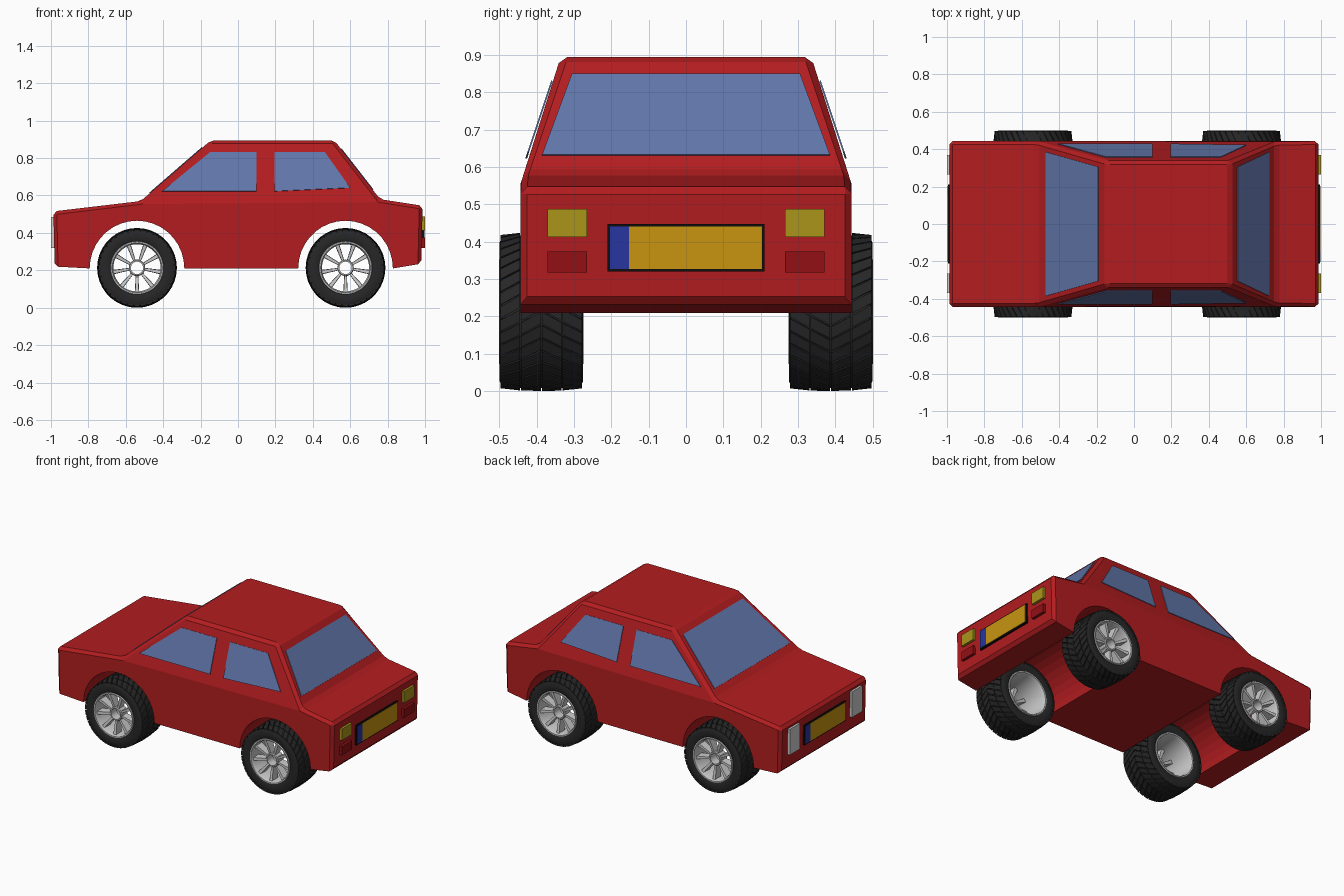
import bpy, bmesh
from math import pi, sin, cos
from mathutils import Vector, Matrix

if "Cube" in bpy.data.objects:
    bpy.data.objects.remove(bpy.data.objects["Cube"])


def material(name, rgb):
    m = bpy.data.materials.new(name)
    m.diffuse_color = (*rgb, 1)
    m.use_nodes = True
    m.node_tree.nodes["Principled BSDF"].inputs["Base Color"].default_value = m.diffuse_color
    return m


RED = material("body_red", (0.45, 0.012, 0.014))
GLASS = material("glass_blue", (0.12, 0.18, 0.40))
YELLOW = material("lamp_yellow", (0.40, 0.30, 0.01))
LAMP_RED = material("lamp_red", (0.29, 0.005, 0.007))
PLATE = material("plate_yellow", (0.58, 0.30, 0.005))
BLUE = material("plate_blue", (0.02, 0.035, 0.35))
BLACK = material("black", (0.004, 0.004, 0.004))
RUBBER = material("rubber", (0.02, 0.02, 0.02))
WHITE = material("lamp_white", (0.6, 0.6, 0.6))


def finish(name, bm, mat=None, smooth=False):
    bmesh.ops.recalc_face_normals(bm, faces=bm.faces)
    me = bpy.data.meshes.new(name)
    bm.to_mesh(me)
    bm.free()
    ob = bpy.data.objects.new(name, me)
    bpy.context.collection.objects.link(ob)
    if mat:
        me.materials.append(mat)
    if smooth:
        bpy.ops.object.select_all(action='DESELECT')
        ob.select_set(True)
        bpy.context.view_layer.objects.active = ob
        bpy.ops.object.shade_smooth_by_angle(angle=0.6)
    return ob


def prism(bm, pts, out):
    """Closed solid from a polygon swept along a vector (or to given points)."""
    a = [bm.verts.new(p) for p in pts]
    tops = out if isinstance(out, list) else [Vector(p) + Vector(out) for p in pts]
    b = [bm.verts.new(p) for p in tops]
    n = len(a)
    bm.faces.new(a[::-1])
    bm.faces.new(b)
    for i in range(n):
        bm.faces.new((a[i], a[(i + 1) % n], b[(i + 1) % n], b[i]))


def panel(name, pts, out, mat):
    bm = bmesh.new()
    prism(bm, pts, out)
    return finish(name, bm, mat)


def lathe(bm, profile, n=48):
    """Revolve a closed (radius, y) profile about the y axis."""
    rings = [[bm.verts.new((r * cos(2 * pi * k / n), y, r * sin(2 * pi * k / n)))
              for r, y in profile] for k in range(n)]
    m = len(profile)
    for k in range(n):
        a, b = rings[k], rings[(k + 1) % n]
        for i in range(m):
            j = (i + 1) % m
            bm.faces.new((a[i], a[j], b[j], b[i]))


# Body: side profile with wheel arches, plus tapered cabin
WHEEL_X = (-0.54, 0.575)
arches = [[(cx - 0.253 * cos(pi * i / 18), 0.21 + 0.255 * sin(pi * i / 18))
           for i in range(19)] for cx in WHEEL_X]
profile = [(-0.98, 0.22)] + arches[0] + arches[1] + [
    (0.98, 0.235), (0.987, 0.545), (0.76, 0.58), (-0.52, 0.57), (-0.987, 0.515)]
roof = [(0.515, 0.895), (-0.145, 0.895)]


def side_y(z):
    return 0.443 if z < 0.57 else 0.443 - (z - 0.57) * 0.108 / 0.325


bm = bmesh.new()
left, right = ([bm.verts.new((x, s * side_y(z), z)) for x, z in profile + roof] for s in (-1, 1))
n = len(profile)
rear, front = n - 3, n - 2
bm.faces.new(left[:n])
bm.faces.new(right[:n][::-1])
for i in range(n):
    if i != rear:
        j = (i + 1) % n
        bm.faces.new((left[i], right[i], right[j], left[j]))
for s in (left, right):
    bm.faces.new((s[rear], s[n], s[n + 1], s[front]))
for i, j in ((rear, n), (n, n + 1), (n + 1, front)):
    bm.faces.new((left[i], right[i], right[j], left[j]))
bmesh.ops.recalc_face_normals(bm, faces=bm.faces)
edges = [e for e in bm.edges if all(v.co.z > 0.48 or abs(v.co.x) > 0.9 for v in e.verts)
         and abs(e.verts[0].co.x + e.verts[1].co.x - 0.24) > 0.01 or
         all(v.co.z > 0.85 for v in e.verts)]
bmesh.ops.bevel(bm, geom=edges, offset=0.018, offset_type='OFFSET', segments=1,
                profile=0.5, affect='EDGES')
finish("car_body", bm, RED)

# Side windows
side_windows = {
    "front_side_window": [(-0.405, 0.622), (0.10, 0.622), (0.10, 0.83), (-0.15, 0.83)],
    "rear_side_window": [(0.195, 0.622), (0.60, 0.64), (0.465, 0.83), (0.195, 0.83)]}
for name, pts in side_windows.items():
    for s in (-1, 1):
        panel(name, [(x, s * side_y(z), z) for x, z in pts], (0, s * 0.004, 0.0015), GLASS)


# Windscreen and rear window, lying on the sloped cabin ends
def end_window(name, low, high, t0, t1, out):
    def at(t):
        return low[0] + (high[0] - low[0]) * t, low[1] + (high[1] - low[1]) * t
    (x0, z0), (x1, z1) = at(t0), at(t1)
    panel(name, [(x0, -0.385, z0), (x0, 0.385, z0), (x1, 0.305, z1), (x1, -0.305, z1)], out, GLASS)


end_window("windscreen", profile[front], roof[1], 0.13, 0.88, (-0.003, 0, 0.003))
end_window("rear_window", profile[rear], roof[0], 0.16, 0.85, (0.003, 0, 0.003))


# Lamps and number plates on both ends
def end_box(name, s, y0, y1, z0, z1, depth, mat):
    pts = [(s * 0.975, s * y, z) for y, z in ((y0, z0), (y1, z0), (y1, z1), (y0, z1))]
    panel(name, pts, (s * (depth - 0.975), 0, 0), mat)


for s, end in ((-1, "front"), (1, "rear")):
    end_box(end + "_plate_frame", s, -0.21, 0.21, 0.32, 0.448, 0.994, BLACK)
    end_box(end + "_plate", s, -0.153, 0.204, 0.327, 0.441, 0.997, PLATE)
    end_box(end + "_plate_band", s, -0.203, -0.153, 0.327, 0.441, 0.997, BLUE)
for y in (-0.37, 0.265):
    end_box("headlamp", -1, y, y + 0.105, 0.32, 0.485, 1.0, WHITE)
    end_box("indicator_lamp", 1, y, y + 0.105, 0.413, 0.487, 1.0, YELLOW)
    end_box("tail_lamp", 1, y, y + 0.105, 0.318, 0.374, 1.0, LAMP_RED)

# Tyre with chevron tread blocks
bm = bmesh.new()
half = [(0.138, 0.104), (0.150, 0.111), (0.185, 0.112), (0.199, 0.106), (0.204, 0.055)]
lathe(bm, half + [(r, -y) for r, y in half[::-1]])
BLOCKS = 36
step = 2 * pi / BLOCKS


def tread_point(r, y, a):
    a += 2.6 * abs(y)
    return Vector((r * cos(a), y, r * sin(a)))


for k in range(BLOCKS):
    for y0, y1 in ((-0.109, -0.057), (-0.054, -0.001), (0.001, 0.054), (0.057, 0.109)):
        quad = [(y0, 0), (y1, 0), (y1, 0.86), (y0, 0.86)]
        prism(bm, [tread_point(0.196, y, (k + f) * step) for y, f in quad],
              [tread_point(0.213 - 0.6 * y * y, y, (k + f) * step) for y, f in quad])
tyre = finish("tyre", bm, RUBBER, True)

# Rim barrel, open hub and spokes
bm = bmesh.new()
lip = [(0.143, 0.104), (0.140, 0.113), (0.133, 0.113), (0.126, 0.09)]
lathe(bm, lip + [(r, -y) for r, y in lip[::-1]] + [(0.138, -0.09), (0.138, 0.09)])
lathe(bm, [(0.033, 0.03), (0.044, 0.03), (0.044, 0.085), (0.040, 0.09), (0.033, 0.09)], 24)
for k in range(9):
    sub = bmesh.new()
    prism(sub, [(0.040, 0.04, -0.007), (0.130, 0.045, -0.012), (0.130, 0.045, 0.012), (0.040, 0.04, 0.007)],
          [(0.040, 0.085, -0.006), (0.130, 0.098, -0.010), (0.130, 0.098, 0.010), (0.040, 0.085, 0.006)])
    sub.transform(Matrix.Rotation(2 * pi * k / 9 + pi / 2, 4, 'Y'))
    tmp = bpy.data.meshes.new("spoke")
    sub.to_mesh(tmp)
    sub.free()
    bm.from_mesh(tmp)
    bpy.data.meshes.remove(tmp)
rim = finish("rim", bm, None, True)

# Place four wheels, outer face outward
for part in (tyre, rim):
    for i, (x, s) in enumerate((x, s) for x in WHEEL_X for s in (-1, 1)):
        ob = part if i == 0 else part.copy()
        if i:
            bpy.context.collection.objects.link(ob)
        ob.location = (x, s * 0.387, 0.213)
        ob.rotation_euler = (0, 0, pi if s < 0 else 0)
